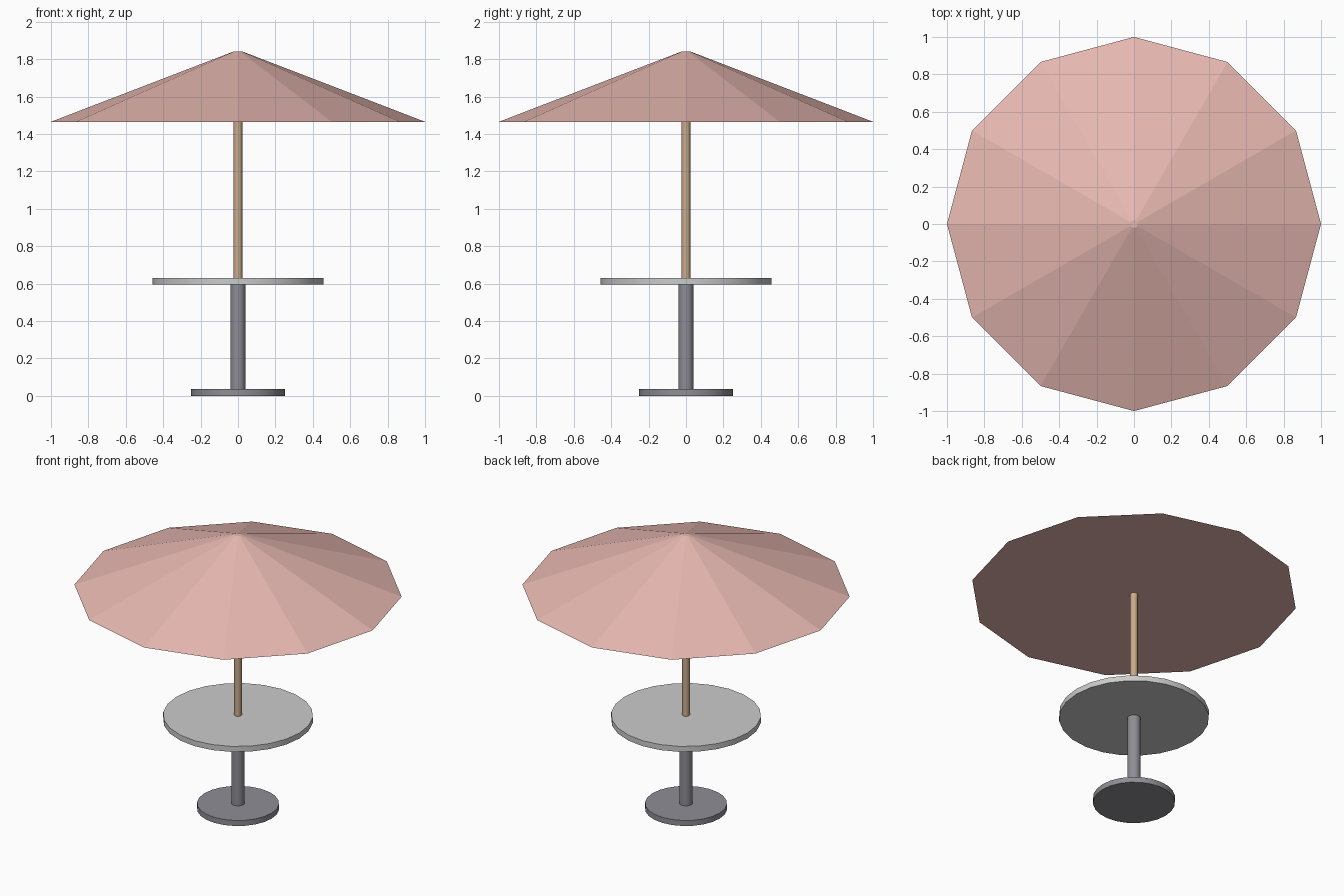
import bpy

if "Cube" in bpy.data.objects:
    bpy.data.objects.remove(bpy.data.objects["Cube"])


def material(name, rgb):
    mat = bpy.data.materials.new(name)
    mat.diffuse_color = (*rgb, 1)
    mat.use_nodes = True
    mat.node_tree.nodes["Principled BSDF"].inputs["Base Color"].default_value = mat.diffuse_color
    return mat


def turned(name, r_bottom, r_top, z0, z1, sides, mat=None, smooth=False):
    """Closed cone or cylinder standing on the z axis between z0 and z1."""
    bpy.ops.mesh.primitive_cone_add(vertices=sides, radius1=r_bottom, radius2=r_top,
                                    depth=z1 - z0, location=(0, 0, (z0 + z1) / 2))
    ob = bpy.context.object
    ob.name = name
    if mat:
        ob.data.materials.append(mat)
    if smooth:
        bpy.ops.object.shade_smooth_by_angle()
    return ob


pink = material("canopy_pink", (0.80, 0.48, 0.44))
wood = material("pole_wood", (0.58, 0.41, 0.26))
metal = material("dark_metal", (0.27, 0.27, 0.30))

# Foot and column
turned("base", 0.25, 0.25, 0.0, 0.037, 24, metal, True)
turned("column", 0.04, 0.04, 0.03, 0.60, 16, metal, True)

# Round table top
turned("table_top", 0.457, 0.457, 0.594, 0.631, 24, None, True)

# Parasol pole and faceted, closed canopy
turned("pole", 0.0235, 0.0235, 0.62, 1.48, 12, wood, True)
turned("canopy", 1.0, 0.02, 1.465, 1.842, 12, pink)
